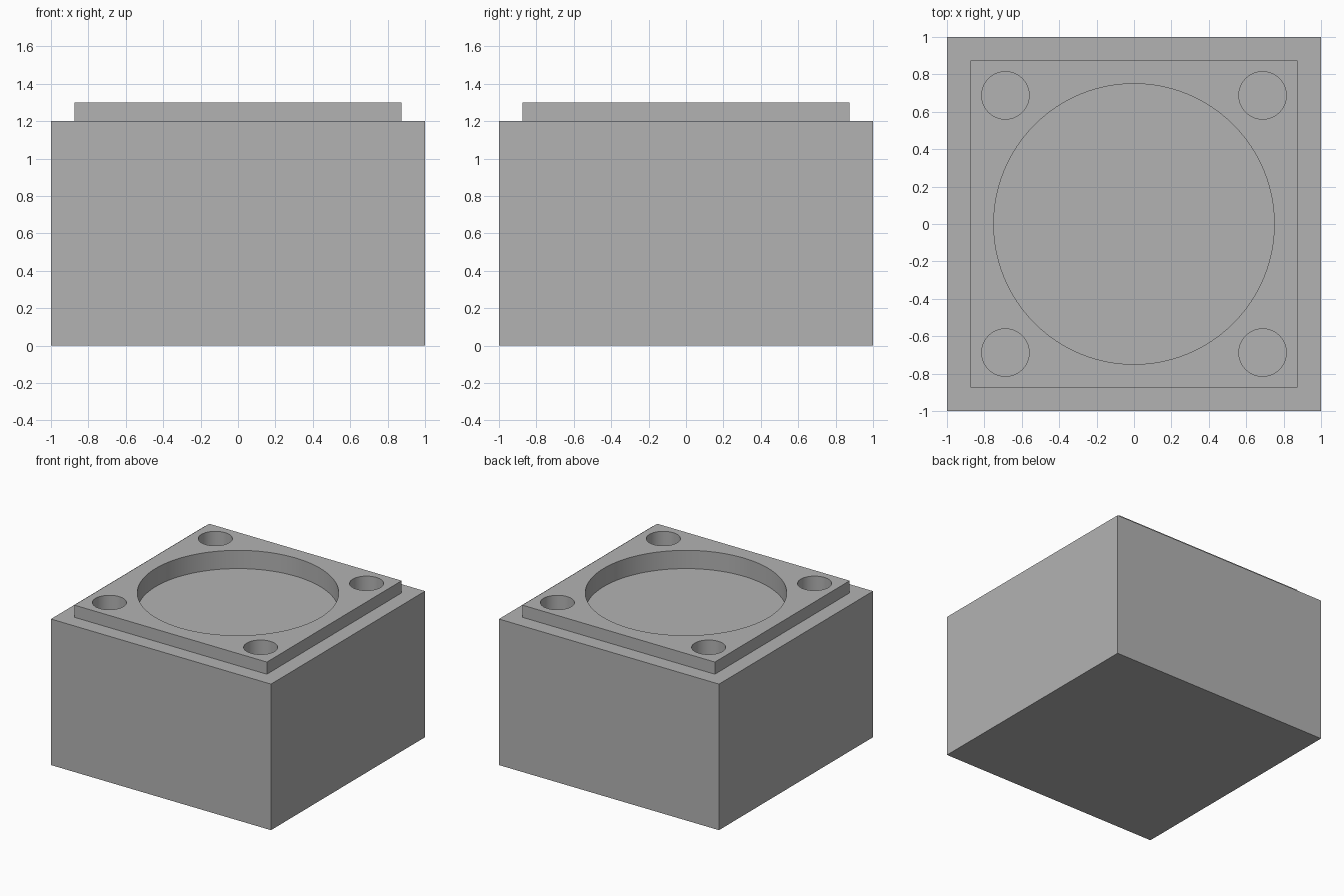
import bpy
import math

cube = bpy.data.objects.get("Cube")
if cube:
    bpy.data.objects.remove(cube, do_unlink=True)

grey = bpy.data.materials.new("plain grey")
grey.use_nodes = True
colour = (0.45, 0.45, 0.45, 1)
grey.diffuse_color = colour
grey.node_tree.nodes["Principled BSDF"].inputs["Base Color"].default_value = colour

BODY_TOP, LIP_TOP, FLOOR = 1.2, 1.3, 1.15


def block(name, width, bottom, top):
    bpy.ops.mesh.primitive_cube_add(size=1, location=(0, 0, (bottom + top) / 2))
    ob = bpy.context.object
    ob.name = name
    ob.scale = (width, width, top - bottom)
    bpy.ops.object.transform_apply(location=True, rotation=False, scale=True)
    ob.data.materials.append(grey)
    return ob


def boolean(target, other, operation):
    mod = target.modifiers.new(other.name, 'BOOLEAN')
    mod.operation = operation
    mod.solver = 'EXACT'
    mod.object = other
    bpy.context.view_layer.objects.active = target
    bpy.ops.object.modifier_apply(modifier=mod.name)
    bpy.data.objects.remove(other, do_unlink=True)


def drill(target, x, y, radius, sides):
    top = LIP_TOP + 0.1
    bpy.ops.mesh.primitive_cylinder_add(
        vertices=sides, radius=radius, depth=top - FLOOR,
        location=(x, y, (top + FLOOR) / 2))
    cutter = bpy.context.object
    cutter.name = "hole_cutter"
    cutter.hide_render = True
    cutter.data.materials.append(grey)
    boolean(target, cutter, 'DIFFERENCE')


# Body with the raised square lip joined on top
body = block("body", 2, 0, BODY_TOP)
boolean(body, block("raised_lip", 1.75, BODY_TOP - 0.1, LIP_TOP), 'UNION')

# Round recess and four corner holes
drill(body, 0, 0, 0.75, 96)
for x in (-1, 1):
    for y in (-1, 1):
        drill(body, x * 0.6875, y * 0.6875, 0.127, 48)

# Smooth hole walls with sharp rims
bpy.ops.object.select_all(action='DESELECT')
body.select_set(True)
bpy.context.view_layer.objects.active = body
bpy.ops.object.shade_smooth_by_angle(angle=math.radians(30))
